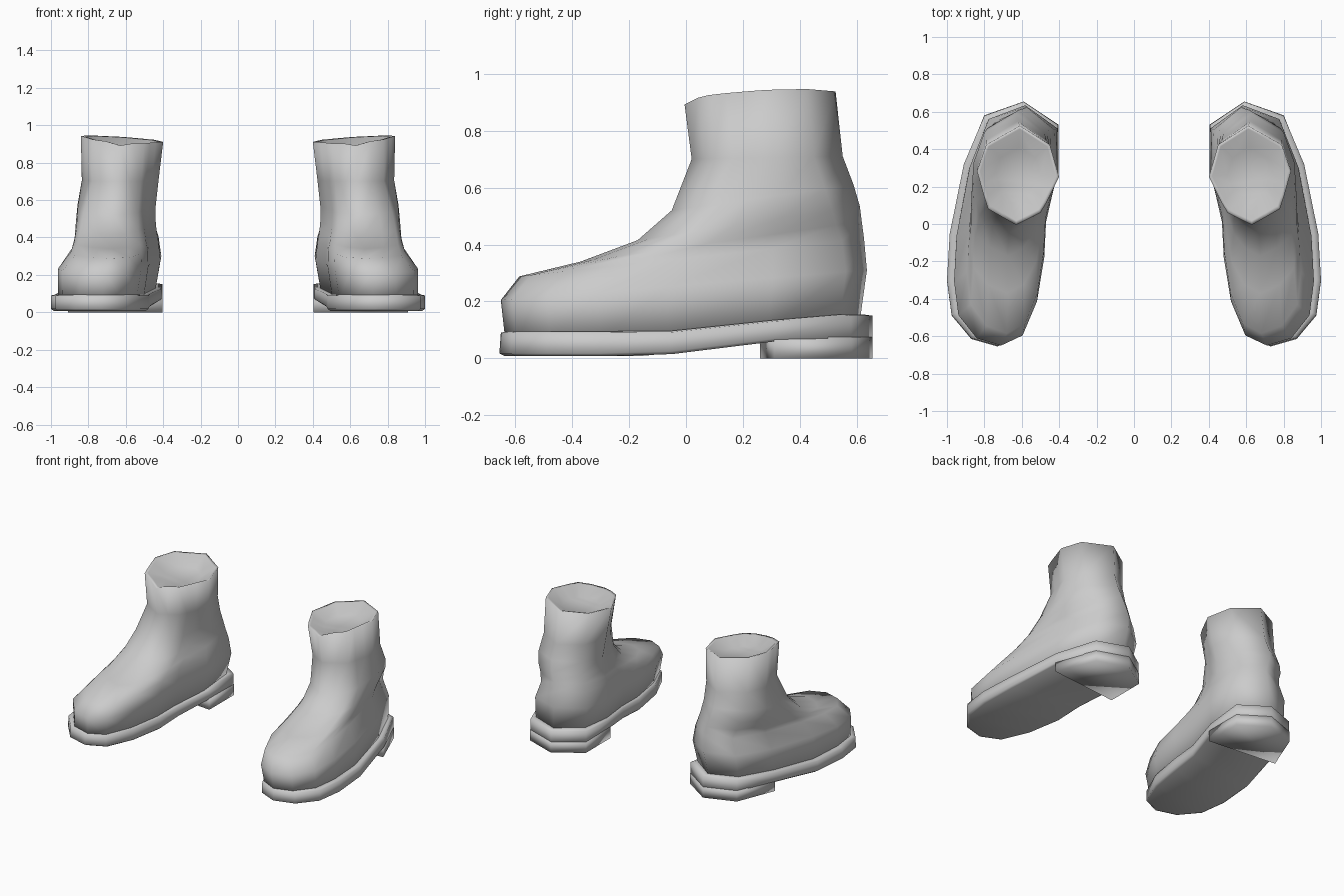
import bpy, bmesh, math

cube = bpy.data.objects.get("Cube")
if cube:
    bpy.data.objects.remove(cube, do_unlink=True)

grey = bpy.data.materials.new("light grey")
grey.use_nodes = True
grey.diffuse_color = (0.6, 0.6, 0.6, 1)
grey.node_tree.nodes["Principled BSDF"].inputs["Base Color"].default_value = (0.6, 0.6, 0.6, 1)

# Plan outlines of the left boot, from the toe round the outer side to the heel and back
FOOT = [(.73, -.65), (.87, -.61), (.975, -.485), (1.0, -.30), (.985, -.05), (.91, .32), (.80, .58),
        (.59, .655), (.405, .53), (.41, .27), (.47, .02), (.48, -.17), (.522, -.41), (.605, -.595)]
COLLAR = [(.63, .005), (.71, .05), (.78, .09), (.80, .15), (.82, .22), (.84, .29), (.79, .43),
          (.61, .53), (.45, .43), (.40, .26), (.44, .18), (.47, .12), (.50, .07), (.565, .037)]


def unit(outline):
    """Scale an outline to the unit square."""
    xs, ys = zip(*outline)
    return [((x - min(xs)) / (max(xs) - min(xs)), (y - min(ys)) / (max(ys) - min(ys)))
            for x, y in outline]


def ring(t, x0, x1, y0, y1, z_front, z_back, bend=1, drop=0):
    """Blend foot and collar outlines, fit them to bounds, tilt front to back and inwards."""
    mix = [(a[0] * (1 - t) + b[0] * t, a[1] * (1 - t) + b[1] * t)
           for a, b in zip(unit(FOOT), unit(COLLAR))]
    return [(x0 + (x1 - x0) * u, y0 + (y1 - y0) * v,
             z_front + (z_back - z_front) * v ** bend - drop * (1 - u))
            for u, v in unit(mix)]


def ramp(y, start, end, low, high):
    return low + (high - low) * min(1, max(0, (y - start) / (end - start)))


def welt(y):
    return ramp(y, -.07, .5, .09, .15)


def arch(y):
    return ramp(y, -.10, .26, .008, .06)


def level(x0, x1, y0, y1, height, offset=0):
    """Foot outline whose height follows a function of y."""
    return [(x, y, height(y) + offset) for x, y, _ in ring(0, x0, x1, y0, y1, 0, 0)]


def finish(name, bm, angle):
    bmesh.ops.recalc_face_normals(bm, faces=bm.faces)
    mesh = bpy.data.meshes.new(name)
    bm.to_mesh(mesh)
    bm.free()
    mesh.materials.append(grey)
    obj = bpy.data.objects.new(name, mesh)
    bpy.context.collection.objects.link(obj)
    bpy.ops.object.select_all(action='DESELECT')
    obj.select_set(True)
    bpy.context.view_layer.objects.active = obj
    bpy.ops.object.shade_smooth_by_angle(angle=math.radians(angle))
    # The other boot of the pair
    mirror = obj.modifiers.new("Pair", 'MIRROR')
    mirror.use_mirror_merge = False


def loft(name, rings, angle):
    """Skin the rings and close both ends with strips running across."""
    bm = bmesh.new()
    rows = [[bm.verts.new(p) for p in r] for r in rings]
    n = len(rows[0])
    for a, b in zip(rows, rows[1:]):
        for i in range(n):
            j = (i + 1) % n
            bm.faces.new((a[i], a[j], b[j], b[i]))
    for row in (rows[0], rows[-1]):
        half = n // 2
        bm.faces.new((row[0], row[1], row[-1]))
        for i in range(1, half - 1):
            bm.faces.new((row[i], row[i + 1], row[n - i - 1], row[n - i]))
        bm.faces.new((row[half - 1], row[half], row[half + 1]))
    finish(name, bm, angle)


# Upper: foot, instep, ankle shaft, rim and dished opening
loft("boot_upper", [
    level(.44, .962, -.635, .61, welt, -.02),
    ring(0, .41, .962, -.65, .635, .205, .31),
    ring(.05, .425, .893, -.585, .625, .288, .42),
    ring(.25, .435, .875, -.37, .617, .34, .48),
    ring(.5, .44, .868, -.17, .61, .415, .535),
    ring(.75, .44, .858, -.05, .588, .52, .61),
    ring(1, .425, .835, .02, .55, .70, .71),
    ring(1, .40, .84, -.005, .525, .906, .953, .4, .03),
    ring(1, .418, .822, .018, .508, .906, .95, .4, .03),
    ring(1, .50, .74, .12, .41, .875, .89, 1, .02),
], 180)

# Sole: arched underside, side wall and welt tucked under the upper
loft("sole", [
    level(.42, .985, -.635, .64, arch),
    level(.405, 1.0, -.655, .654, arch, .01),
    level(.405, 1.0, -.65, .654, welt),
    level(.43, .975, -.63, .62, welt, .005),
], 180)

# Heel block, flush with the back of the sole
bm = bmesh.new()
plan = [(.404, .26), (.909, .31), (.801, .581), (.59, .655), (.404, .531)]
base = [bm.verts.new((x, y, 0.0)) for x, y in plan]
top = [bm.verts.new((x, y, .075)) for x, y in plan]
bm.faces.new(base)
bm.faces.new(top)
for i in range(5):
    j = (i + 1) % 5
    bm.faces.new((base[i], base[j], top[j], top[i]))
finish("heel", bm, 180)
